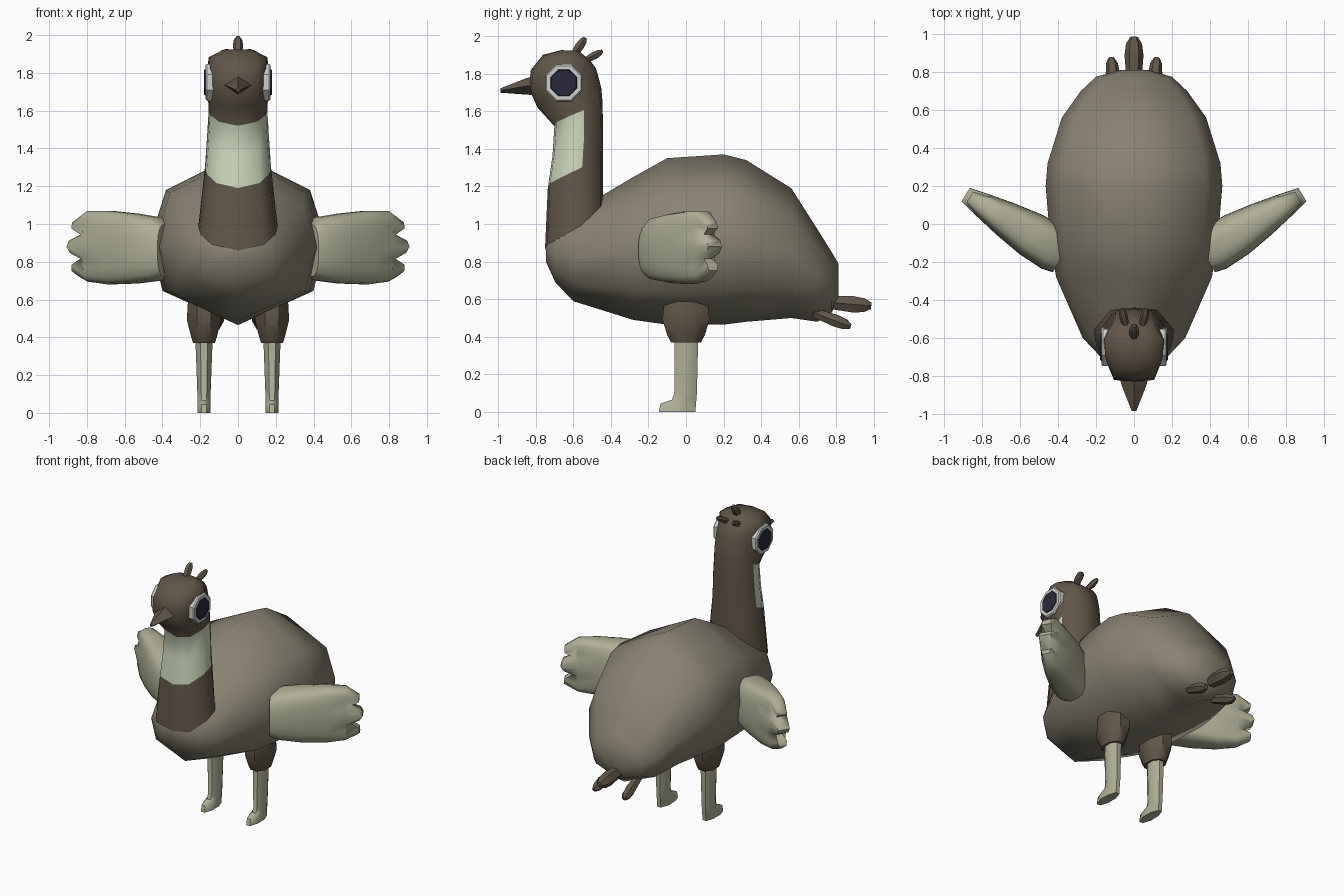
import bpy, bmesh, math
from mathutils import Vector

if "Cube" in bpy.data.objects:
    bpy.data.objects.remove(bpy.data.objects["Cube"])


def mat(name, col):
    m = bpy.data.materials.new(name)
    m.diffuse_color = (*col, 1)
    m.use_nodes = True
    m.node_tree.nodes["Principled BSDF"].inputs["Base Color"].default_value = m.diffuse_color
    return m


BODY = mat("grey_brown", (0.25, 0.225, 0.17))
BROWN = mat("dark_brown", (0.12, 0.093, 0.066))
PALE = mat("pale_olive", (0.43, 0.43, 0.31))
THROAT = mat("pale_green", (0.60, 0.68, 0.50))
WHITE = mat("eye_white", (0.62, 0.62, 0.59))
DARK = mat("eye_dark", (0.022, 0.022, 0.045))


def loft(name, rings, mats, angle=50, rule=None, caps=True):
    """Skin closed rings of equal length; rule(ring, column) picks the material."""
    bm = bmesh.new()
    vs = [[bm.verts.new(p) for p in r] for r in rings]
    n = len(rings[0])
    for i in range(len(vs) - 1):
        for j in range(n):
            k = (j + 1) % n
            f = bm.faces.new((vs[i][j], vs[i][k], vs[i + 1][k], vs[i + 1][j]))
            if rule:
                f.material_index = rule(i, j)
    if caps:
        bm.faces.new(vs[0])
        bm.faces.new(vs[-1])
    else:  # strip caps: join row j to its opposite row
        for r in (vs[0], vs[-1]):
            for j in range(n // 2 - 1):
                bm.faces.new((r[j], r[j + 1], r[n - 2 - j], r[n - 1 - j]))
    bmesh.ops.recalc_face_normals(bm, faces=bm.faces)
    me = bpy.data.meshes.new(name)
    bm.to_mesh(me)
    bm.free()
    for m in mats:
        me.materials.append(m)
    ob = bpy.data.objects.new(name, me)
    bpy.context.collection.objects.link(ob)
    bpy.ops.object.select_all(action='DESELECT')
    ob.select_set(True)
    bpy.context.view_layer.objects.active = ob
    bpy.ops.object.shade_smooth_by_angle(angle=math.radians(angle))
    return ob


def mirrored(half):
    """Complete a ring whose first and last points lie on x = 0."""
    return half + [(-x, y, z) for x, y, z in half[-2:0:-1]]


# Body: sections along y as (y, bottom, top, half width)
SECTION = [(0, 0), (0.86, 0.2), (1, 0.5), (0.82, 0.79), (0, 1)]
body = [(-0.745, 0.80, 0.90, 0.06), (-0.695, 0.69, 1.00, 0.18), (-0.60, 0.59, 1.06, 0.27),
        (-0.28, 0.49, 1.25, 0.41), (-0.10, 0.465, 1.35, 0.44), (0.20, 0.465, 1.37, 0.465),
        (0.32, 0.48, 1.34, 0.455), (0.56, 0.50, 1.19, 0.38), (0.70, 0.48, 0.97, 0.28),
        (0.775, 0.53, 0.85, 0.20), (0.81, 0.60, 0.79, 0.08)]
loft("body", [mirrored([(u * w, y, b + v * (t - b)) for u, v in SECTION])
              for y, b, t, w in body], [BODY], 60)

# Neck and head: sections as (front z, back z, front y, back y, half width)
COLUMNS = [(0, 0, 0), (0.65, 0.04, 0.15), (0.95, 0.36, 0.42),
           (1, 0.62, 0.62), (0.6, 0.96, 0.92), (0, 1, 1)]
neck = [(0.86, 1.06, -0.75, -0.44, 0.21), (1.19, 1.37, -0.735, -0.44, 0.175),
        (1.36, 1.50, -0.71, -0.44, 0.165), (1.52, 1.66, -0.70, -0.445, 0.155),
        (1.62, 1.72, -0.79, -0.45, 0.16), (1.72, 1.78, -0.835, -0.465, 0.163),
        (1.82, 1.83, -0.825, -0.48, 0.162), (1.90, 1.87, -0.76, -0.51, 0.155),
        (1.925, 1.92, -0.66, -0.57, 0.08)]
loft("neck_and_head",
     [mirrored([(u * w, yf + v * (yb - yf), zf + c * (zb - zf)) for u, v, c in COLUMNS])
      for zf, zb, yf, yb, w in neck], [BROWN, THROAT], 60,
     lambda i, j: 1 if i in (1, 2) and (j < 3 or j > 6) else 0)

# Beak: four-sided spike
loft("beak", [[(0, y, z + a), (w, y, z), (0, y, z - b), (-w, y, z)] for y, z, w, a, b in
              [(-0.79, 1.735, 0.08, 0.055, 0.05), (-0.85, 1.733, 0.065, 0.042, 0.045),
               (-0.985, 1.71, 0.012, 0.012, 0.012)]], [BROWN], 30)


def quill(name, a, b, r, sides=6):
    """Tapered feather from a to b, fattest past the middle."""
    a, b = Vector(a), Vector(b)
    q = (b - a).to_track_quat('Z', 'Y')
    rings = [[a.lerp(b, t) + q @ Vector((r * k * math.cos(2 * math.pi * i / sides),
                                         r * k * math.sin(2 * math.pi * i / sides), 0))
              for i in range(sides)] for t, k in [(0, 0.75), (0.6, 1), (0.85, 0.85), (1, 0.4)]]
    loft(name, rings, [BROWN], 50)


quill("crest_middle", (0, -0.61, 1.88), (0, -0.535, 1.99), 0.027)
quill("tail_middle", (0, 0.74, 0.585), (0, 0.985, 0.565), 0.05)


def disc(name, s, x0, x1, r, material, sides=8):
    """Upright disc on the side of the head."""
    loft(name, [[(s * x, -0.65 + r * k * math.cos(2 * math.pi * (i + 0.5) / sides),
                  1.75 + r * k * math.sin(2 * math.pi * (i + 0.5) / sides))
                 for i in range(sides)] for x, k in [(x0, 1), (x1 - 0.008, 1), (x1, 0.93)]],
         [material], 30)


def oval(x, z, wx, y0, y1, n=8):
    """Horizontal ring spanning y0 to y1."""
    return [(x + wx * math.cos(2 * math.pi * (i + 0.5) / n) / math.cos(math.pi / n),
             (y0 + y1) / 2 + (y1 - y0) / 2 * math.sin(2 * math.pi * (i + 0.5) / n)
             / math.cos(math.pi / n), z) for i in range(n)]


def wing_ring(s, dist, half, z0, z1, tip):
    """Upright wing section; the tip section gets three feather lobes."""
    rows = 11
    lobes = [-0.02, 0.02, 0.015, -0.035, 0.02, 0.04, 0.025, -0.035, 0.015, 0.015, -0.03]
    front, back = [], []
    for i in range(rows):
        h = 2 * i / (rows - 1) - 1
        th = half * max(0.22, (1 - h * h) ** 0.5)
        if tip and i in (3, 7):
            th *= 0.6
        d = dist + (lobes[i] if tip else 0)
        # rows bunch towards the rounded edges, except at the lobed tip
        g = h if tip else math.sin(h * math.pi / 2)
        z = (z0 + z1) / 2 + g * (z1 - z0) / 2
        x, y = 0.37 + 0.854 * d, -0.16 + 0.52 * d
        front.append((s * (x + 0.52 * th), y - 0.854 * th, z))
        back.append((s * (x - 0.52 * th), y + 0.854 * th, z))
    return front + back[::-1]


WING = [(0, 0.11, 0.72, 1.00), (0.06, 0.125, 0.70, 1.035), (0.20, 0.12, 0.685, 1.055),
        (0.36, 0.095, 0.68, 1.07), (0.49, 0.068, 0.695, 1.07), (0.565, 0.042, 0.72, 1.04)]

# Paired parts
for s, side in ((-1, "left"), (1, "right")):
    loft("wing_" + side, [wing_ring(s, *w, i == len(WING) - 1) for i, w in enumerate(WING)],
         [PALE], 55, caps=False)
    disc("eye_white_" + side, s, 0.09, 0.172, 0.106, WHITE)
    disc("eye_pupil_" + side, s, 0.165, 0.179, 0.077, DARK)
    quill("crest_" + side, (s * 0.04, -0.55, 1.86), (s * 0.065, -0.445, 1.92), 0.022)
    quill("tail_" + side, (s * 0.10, 0.68, 0.53), (s * 0.12, 0.875, 0.455), 0.037)
    x = s * 0.18
    loft("thigh_" + side, [oval(x, 0.66, 0.08, -0.10, 0.10), oval(x, 0.55, 0.088, -0.12, 0.12),
                           oval(x, 0.49, 0.09, -0.125, 0.125), oval(x, 0.41, 0.07, -0.10, 0.10),
                           oval(x, 0.37, 0.058, -0.08, 0.08)], [BROWN], 50)
    loft("leg_" + side, [oval(x, 0.40, 0.046, -0.062, 0.065), oval(x, 0.10, 0.035, -0.062, 0.058),
                         oval(x, 0.065, 0.034, -0.075, 0.055), oval(x, 0.045, 0.034, -0.135, 0.053),
                         oval(x, 0.0, 0.034, -0.145, 0.05)], [PALE], 50)
